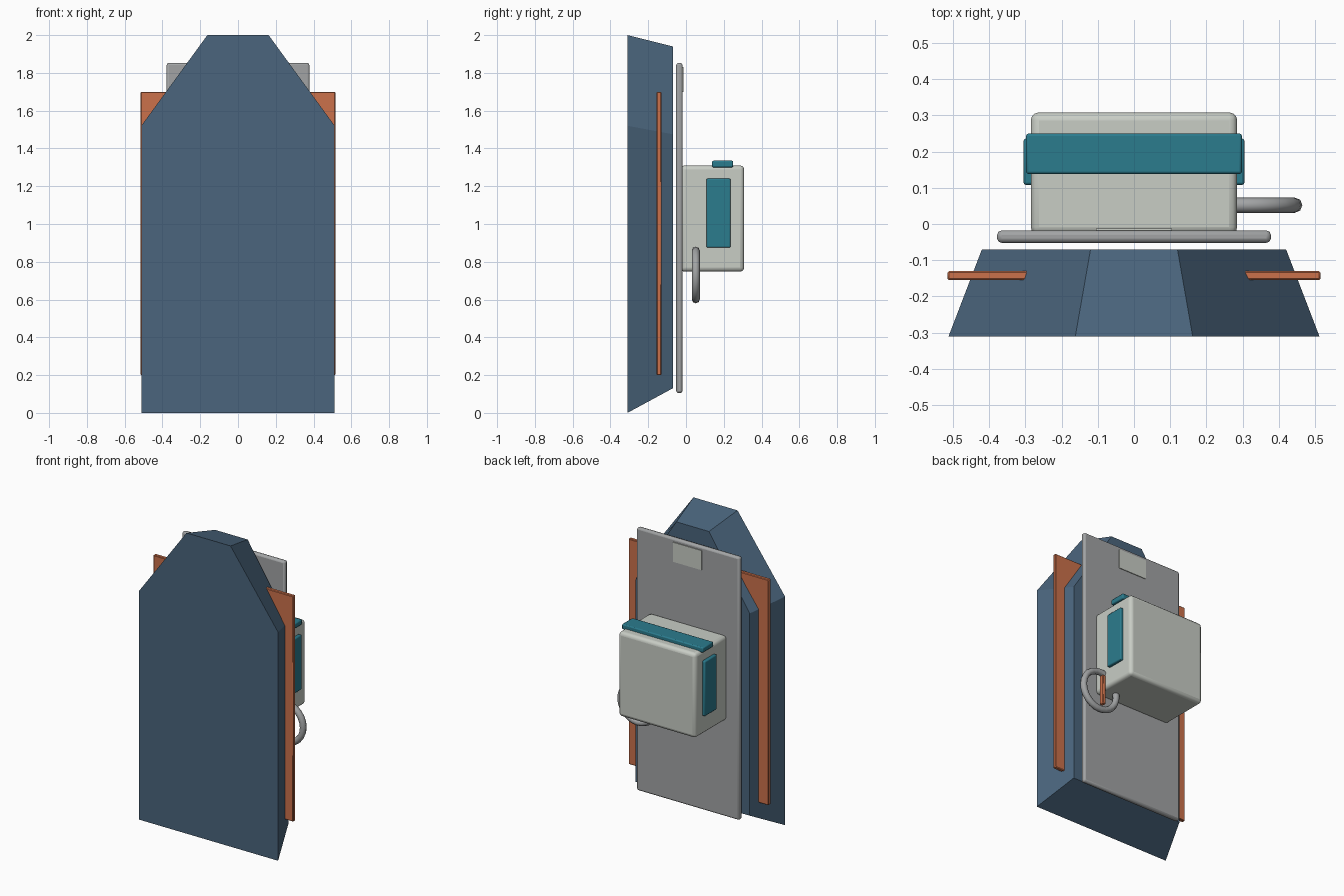
import bpy, bmesh, math

if "Cube" in bpy.data.objects:
    bpy.data.objects.remove(bpy.data.objects["Cube"])


def make_mat(name, rgb):
    m = bpy.data.materials.new(name)
    m.diffuse_color = (*rgb, 1)
    m.use_nodes = True
    m.node_tree.nodes["Principled BSDF"].inputs["Base Color"].default_value = m.diffuse_color
    return m


NAVY = make_mat("slate blue", (0.069, 0.130, 0.205))
ORANGE = make_mat("burnt orange", (0.60, 0.165, 0.070))
TEAL = make_mat("teal", (0.024, 0.200, 0.270))
STEEL = make_mat("steel grey", (0.36, 0.37, 0.375))
PALE = make_mat("pale grey", (0.58, 0.61, 0.56))


def finish(bm, name, mat):
    bmesh.ops.recalc_face_normals(bm, faces=bm.faces)
    me = bpy.data.meshes.new(name)
    bm.to_mesh(me)
    bm.free()
    me.materials.append(mat)
    ob = bpy.data.objects.new(name, me)
    bpy.context.collection.objects.link(ob)
    return ob


def box(name, x, y, z, mat, bevel=0.0, segments=2):
    """Box from three (low, high) ranges, with rounded edges."""
    bm = bmesh.new()
    bmesh.ops.create_cube(bm, size=1)
    for v in bm.verts:
        for i, (lo, hi) in enumerate((x, y, z)):
            v.co[i] = (lo + hi) / 2 + v.co[i] * (hi - lo)
    ob = finish(bm, name, mat)
    if bevel:
        mod = ob.modifiers.new("rounding", "BEVEL")
        mod.width, mod.segments = bevel, segments
    return ob


# Tapered shield body: large front outline joined to a smaller back outline
def outline(half, low, shoulder, tip, top):
    right = [(half, low), (half, shoulder), (tip, top)]
    return right + [(-x, z) for x, z in reversed(right)]


bm = bmesh.new()
front = [bm.verts.new((x, -0.31, z)) for x, z in outline(0.512, 0, 1.52, 0.162, 2.0)]
back = [bm.verts.new((x, -0.07, z)) for x, z in outline(0.42, 0.13, 1.475, 0.12, 1.94)]
bm.faces.new(front)
bm.faces.new(back)
for i in range(6):
    j = (i + 1) % 6
    bm.faces.new((front[i], front[j], back[j], back[i]))
finish(bm, "body", NAVY)

# Orange side fins, one plate running through the body
box("side_fins", (-0.515, 0.515), (-0.155, -0.13), (0.2, 1.7), ORANGE, 0.004, 1)

# Back board with its label plate
box("back_board", (-0.378, 0.378), (-0.052, -0.018), (0.105, 1.853), STEEL, 0.012)
box("label_plate", (-0.105, 0.105), (-0.022, -0.013), (1.70, 1.83), PALE)

# Pack box with teal trim
box("pack", (-0.285, 0.285), (-0.03, 0.308), (0.748, 1.31), PALE, 0.022, 3)
box("top_strap", (-0.298, 0.298), (0.138, 0.25), (1.30, 1.335), TEAL, 0.007)
for side, label in ((1, "right"), (-1, "left")):
    xs = sorted((side * 0.275, side * 0.305))
    box(label + "_panel", xs, (0.108, 0.236), (0.875, 1.24), TEAL, 0.007)

# Carrying ring and the small tag inside it
bm = bmesh.new()
MAJOR, MINOR = 24, 8
rings = []
for i in range(MAJOR):
    a = 2 * math.pi * i / MAJOR
    loop = []
    for k in range(MINOR):
        b = 2 * math.pi * k / MINOR
        r = 0.129 + 0.021 * math.cos(b)
        loop.append(bm.verts.new((0.315 + r * math.cos(a),
                                  0.052 + 0.021 * math.sin(b),
                                  0.73 + r * math.sin(a))))
    rings.append(loop)
for i in range(MAJOR):
    p, q = rings[i], rings[(i + 1) % MAJOR]
    for k in range(MINOR):
        n = (k + 1) % MINOR
        bm.faces.new((p[k], q[k], q[n], p[n]))
ring = finish(bm, "ring", STEEL)
box("ring_tag", (0.28, 0.305), (0.036, 0.068), (0.64, 0.84), ORANGE, 0.004, 1)

# Smooth only the rounded parts
bpy.ops.object.select_all(action="DESELECT")
for ob in bpy.data.objects:
    if ob.name != "body":
        ob.select_set(True)
bpy.context.view_layer.objects.active = ring
bpy.ops.object.shade_smooth_by_angle(angle=math.radians(46))
